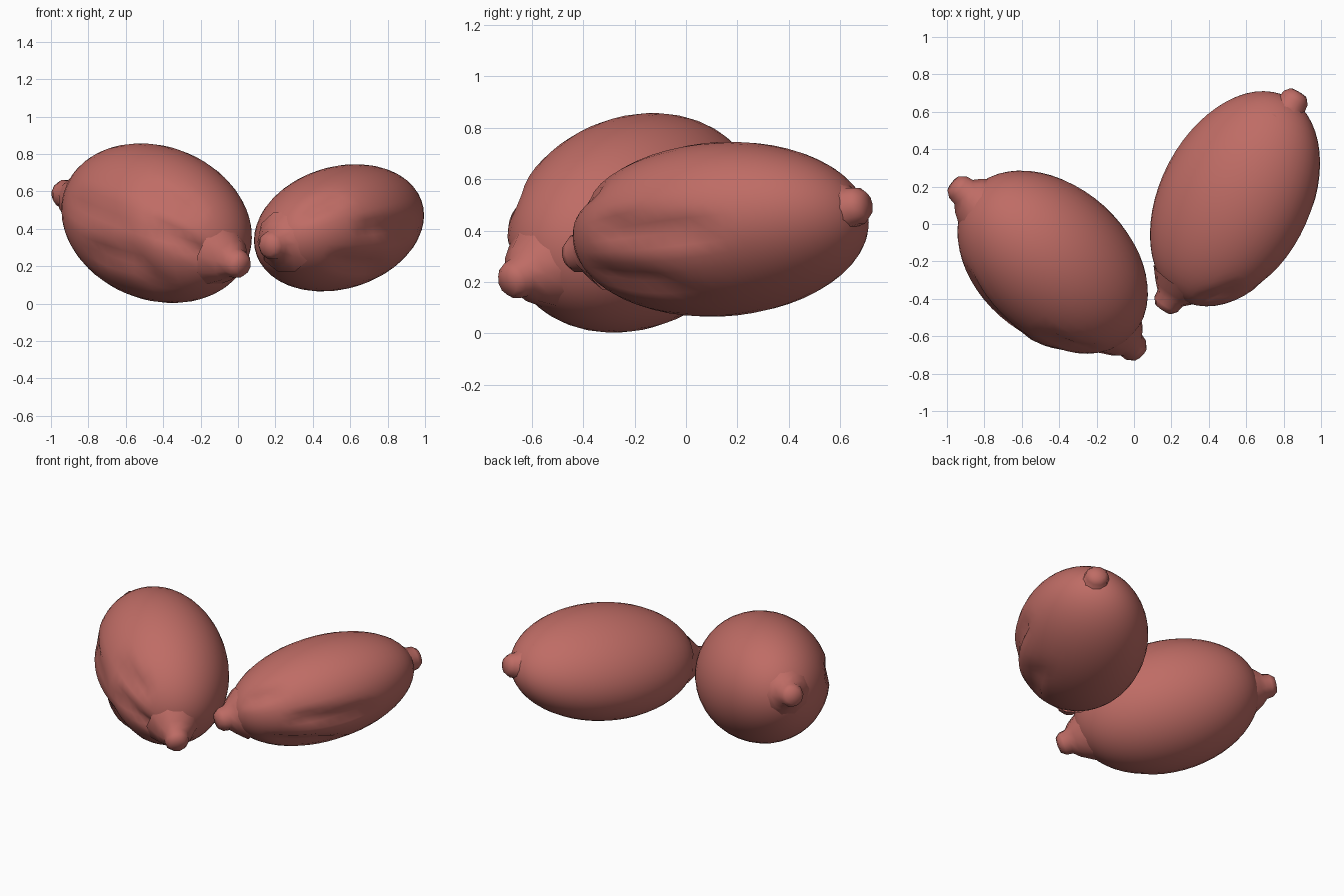
import bpy, bmesh, math
from mathutils import Vector, Matrix

if "Cube" in bpy.data.objects:
    bpy.data.objects.remove(bpy.data.objects["Cube"])

skin = bpy.data.materials.new("dusty_red_skin")
skin.diffuse_color = (0.52, 0.15, 0.13, 1)
skin.use_nodes = True
skin.node_tree.nodes["Principled BSDF"].inputs["Base Color"].default_value = skin.diffuse_color


def finish(name, bm):
    bmesh.ops.recalc_face_normals(bm, faces=bm.faces)
    mesh = bpy.data.meshes.new(name)
    bm.to_mesh(mesh)
    bm.free()
    mesh.materials.append(skin)
    for p in mesh.polygons:
        p.use_smooth = True
    obj = bpy.data.objects.new(name, mesh)
    bpy.context.collection.objects.link(obj)
    return obj


def body(name, centre, axis, roll, semi, dents):
    """Ellipsoid along axis, with creases pressed into its front side."""
    c, u = Vector(centre), Vector(axis).normalized()
    w = u.cross(Vector((0, 0, 1))).normalized()
    w = Matrix.Rotation(roll, 3, u) @ w
    v = w.cross(u)
    bm = bmesh.new()
    bmesh.ops.create_uvsphere(bm, u_segments=40, v_segments=28, radius=1)
    for vert in bm.verts:
        s = vert.co.copy()
        p = c + u * s.z * semi[0] + w * s.x * semi[1] + v * s.y * semi[2]
        inward = (c - p).normalized()
        facing = max(0.0, min(1.0, inward.y * 4))
        push = 0
        for x0, z0, x1, z1, r, depth in dents:
            a, b = Vector((x0, z0)), Vector((x1, z1))
            q = Vector((p.x, p.z))
            t = max(0, min(1, (q - a).dot(b - a) / (b - a).length_squared))
            d = (q - a - (b - a) * t).length
            push = max(push, depth * math.exp(-(d / r) ** 2))
        vert.co = p + inward * push * facing
    return finish(name, bm)


def nub(name, centre, tip, reach):
    """Flared stub lathed from a short profile, ending at the tip."""
    c, t = Vector(centre), Vector(tip)
    d = (t - c).normalized()
    rot = d.to_track_quat('Z', 'Y').to_matrix()
    profile = [(0.17, -reach), (0.115, -0.105), (0.08, -0.07),
               (0.074, -0.03), (0.05, 0.0), (0.0, 0.006)]
    bm = bmesh.new()
    verts = [bm.verts.new((r, 0, z)) for r, z in profile]
    edges = [bm.edges.new(pair) for pair in zip(verts, verts[1:])]
    bmesh.ops.spin(bm, geom=verts + edges, cent=(0, 0, 0), axis=(0, 0, 1),
                   angle=math.tau, steps=10, use_merge=True)
    bmesh.ops.remove_doubles(bm, verts=bm.verts, dist=1e-4)
    for vert in bm.verts:
        vert.co = t + rot @ vert.co
    return finish(name, bm)


# left fruit: fat, tilted, pointing towards the front right
left = (-0.435, -0.205, 0.43)
body("left_fruit_body", left, (0.715, -0.64, -0.282), 0, (0.59, 0.408, 0.41),
     [(-0.88, 0.54, -0.62, 0.43, 0.035, 0.035),
      (-0.42, 0.40, -0.15, 0.25, 0.035, 0.035),
      (-0.55, 0.25, -0.42, 0.10, 0.04, 0.03),
      (-0.75, 0.28, -0.58, 0.24, 0.05, 0.03),
      (-0.45, 0.57, -0.25, 0.50, 0.04, 0.03)])
nub("left_fruit_back_nub", left, (-0.965, 0.215, 0.60), 0.19)
nub("left_fruit_front_nub", left, (0.03, -0.695, 0.195), 0.19)

# right fruit: slimmer, slightly flattened, pointing to the back right
right = (0.54, 0.135, 0.405)
body("right_fruit_body", right, (0.463, 0.881, 0.10), math.radians(-20),
     (0.615, 0.412, 0.325),
     [(0.70, 0.40, 0.97, 0.40, 0.04, 0.04),
      (0.55, 0.22, 0.72, 0.20, 0.04, 0.035),
      (0.38, 0.49, 0.52, 0.55, 0.035, 0.025)])
nub("right_fruit_back_nub", right, (0.88, 0.70, 0.50), 0.15)
nub("right_fruit_front_nub", right, (0.155, -0.455, 0.305), 0.17)
